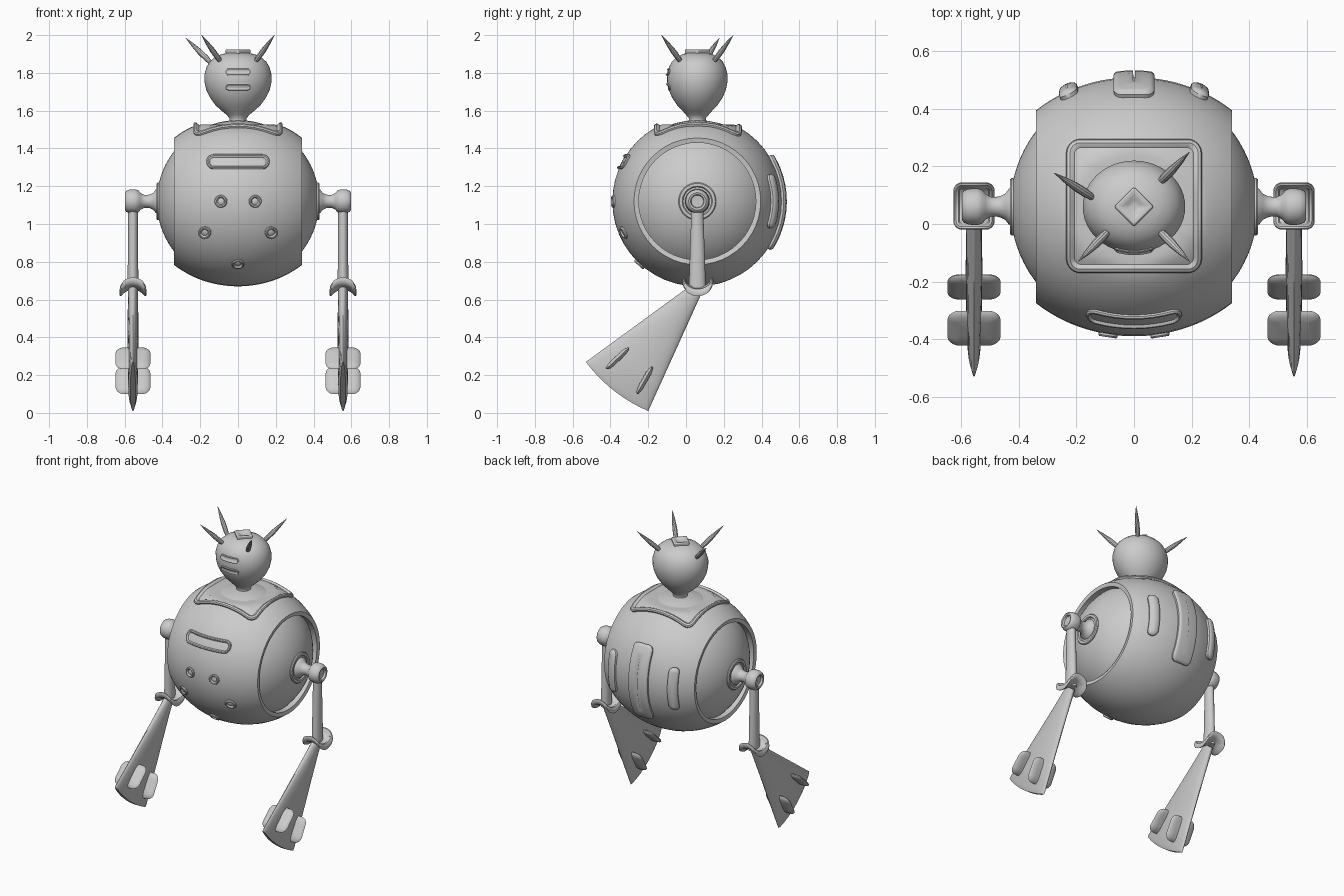
import bpy, bmesh, math
from mathutils import Vector as V

cube = bpy.data.objects.get("Cube")
if cube:
    bpy.data.objects.remove(cube, do_unlink=True)

grey = bpy.data.materials.new("plain grey")
grey.use_nodes = True
grey.diffuse_color = (0.6, 0.6, 0.6, 1)
bsdf = next(n for n in grey.node_tree.nodes if n.type == "BSDF_PRINCIPLED")
bsdf.inputs["Base Color"].default_value = grey.diffuse_color
X, Y, Z = V((1, 0, 0)), V((0, 1, 0)), V((0, 0, 1))
CORE = V((0, 0.06, 1.12))
TOP = 1.522


def skin(name, rings, loop=False, angle=35):
    """Bridge rings of points into a closed, smooth-shaded object."""
    bm = bmesh.new()
    rows = [[bm.verts.new(p) for p in ring] for ring in rings]
    n = len(rows[0])
    pairs = list(zip(rows, rows[1:]))
    if loop:
        pairs.append((rows[-1], rows[0]))
    else:
        bm.faces.new(rows[0])
        bm.faces.new(rows[-1])
    for a, b in pairs:
        for i in range(n):
            j = (i + 1) % n
            bm.faces.new((a[i], a[j], b[j], b[i]))
    bmesh.ops.recalc_face_normals(bm, faces=bm.faces)
    mesh = bpy.data.meshes.new(name)
    bm.to_mesh(mesh)
    bm.free()
    mesh.materials.append(grey)
    ob = bpy.data.objects.new(name, mesh)
    bpy.context.collection.objects.link(ob)
    bpy.ops.object.select_all(action="DESELECT")
    ob.select_set(True)
    bpy.context.view_layer.objects.active = ob
    bpy.ops.object.shade_smooth_by_angle(angle=math.radians(angle))
    return ob


def oval(c, u, v, n=48, bow=V()):
    ring = []
    for i in range(n):
        a = math.tau * i / n
        ring.append(c + u * math.cos(a) + v * math.sin(a) + bow * math.sin(a) ** 2)
    return ring


def lathe_x(profile, side=1):
    return [oval(V((side * x, CORE.y, CORE.z)), Y * r, Z * r) for x, r in profile]


def rounded_rect(hu, hv, r, steps=6):
    """Outline with evenly divided edges and round corners."""
    r = min(r, hu, hv)
    corners = []
    for k, (su, sv) in enumerate([(1, 1), (-1, 1), (-1, -1), (1, -1)]):
        cu, cv = su * (hu - r), sv * (hv - r)
        corners.append([(cu + r * math.cos(a), cv + r * math.sin(a)) for a in
                        [math.pi / 2 * (k + i / steps) for i in range(steps + 1)]])
    pts = []
    for k, arc in enumerate(corners):
        end, nxt = arc[-1], corners[(k + 1) % 4][0]
        pts += arc
        pts += [(end[0] + (nxt[0] - end[0]) * i / 8, end[1] + (nxt[1] - end[1]) * i / 8)
                for i in range(1, 8)]
    return pts


def pad(name, surf, u, v, hu, hv, r, layers, squash=1):
    """Panel that follows a surface; layers are (inset, height) pairs."""
    rings = []
    for inset, h in layers:
        pts = rounded_rect(hu - inset, hv - inset, max(r - inset, 0.002))
        rings.append([surf(u + a, v + b * squash, h) for a, b in pts])
    return skin(name, rings)


def egg(center, radii, axis, sign=1):
    """Surface function of an ellipsoid looked at along one axis."""
    def surf(u, v, h):
        p = V((u, 0, v)) if axis == 1 else V((u, v, 0))
        q = p - center
        q[axis] = 0
        k = 1 - sum((q[i] / radii[i]) ** 2 for i in range(3))
        q[axis] = sign * radii[axis] * math.sqrt(max(k, 0.02))
        normal = V([q[i] / radii[i] ** 2 for i in range(3)]).normalized()
        out = center + q
        out.z = min(out.z, TOP) if axis == 2 else out.z
        return out + normal * h
    return surf


# Barrel shell with open ends, and the ball inside it
BODY = V((0.51, 0.45, 0.45))
profile = []
for i in range(33):
    x = -0.34 + 0.68 * i / 32
    profile.append((x, 0.45 * math.sqrt(1 - (x / 0.51) ** 2)))
profile += [(0.335, 0.31), (0.27, 0.31), (-0.27, 0.31), (-0.335, 0.31)]
rings = lathe_x(profile)
for ring in rings:
    for p in ring:
        p.z = min(p.z, TOP - 0.004)
skin("body_shell", rings, loop=True)
angles = [math.pi * (i + 0.05) / 40.1 for i in range(41)]
skin("inner_ball", lathe_x([(0.43 * math.cos(a), 0.43 * math.sin(a)) for a in angles]))

# Panels and studs on the shell
front, back, top = egg(CORE, BODY, 1, -1), egg(CORE, BODY, 1), egg(CORE, BODY, 2)
RIM = [(0, -0.01), (0, 0.006), (0.004, 0.011), (0.01, 0.011), (0.014, 0.007), (0.016, 0.002)]
RAISED = [(0, -0.02), (0, 0.012), (0.006, 0.02), (0.014, 0.023), (0.022, 0.023)]
pad("chest_slot", front, 0, 1.328, 0.165, 0.038, 0.036, RIM + [(0.03, 0.002), (0.036, 0.002)])
for i, (x, z) in enumerate([(-0.09, 1.12), (0.09, 1.12), (-0.175, 0.955), (0.175, 0.955), (0, 0.79)]):
    tilt = math.sqrt(1 - ((z - CORE.z) / 0.45) ** 2)
    pad(f"stud_{i + 1}", front, x, z, 0.033, 0.033, 0.033,
        RIM + [(0.02, 0.004), (0.031, 0.005)], tilt)
pad("back_panel", back, 0, 1.115, 0.07, 0.245, 0.035, RAISED + [(0.045, 0.024), (0.067, 0.024)])
for side, word in ((1, "left"), (-1, "right")):
    pad(word + "_back_bar", back, side * 0.225, 1.12, 0.03, 0.14, 0.03,
        RAISED[:-1] + [(0.02, 0.025), (0.028, 0.026)])
pad("neck_plate", top, 0, 0.0625, 0.232, 0.228, 0.05,
    [(0, -0.03), (0, 0.01), (0.006, 0.016), (0.016, 0.016), (0.022, 0.01), (0.026, 0.003)]
    + [(0.04 + 0.02 * i, 0.004) for i in range(10)])

# Head and neck
HEAD = V((0, 0.06, 1.77))
head = [(1.50, 0.07), (1.52, 0.06), (1.535, 0.045), (1.56, 0.045), (1.58, 0.062), (1.60, 0.088),
        (1.63, 0.12), (1.67, 0.149), (1.71, 0.168), (1.75, 0.177), (1.79, 0.178), (1.83, 0.167),
        (1.86, 0.149), (1.885, 0.12), (1.9, 0.085), (1.908, 0.04), (1.91, 0.005)]
skin("head", [oval(V((0, 0.06, z)), X * r, Y * r * (0.9 if r > 0.07 else 1)) for z, r in head], angle=50)
face = egg(HEAD, V((0.178, 0.16, 0.14)), 1, -1)
for word, z in (("upper", 1.803), ("lower", 1.728)):
    pad(word + "_face_slot", face, 0, z, 0.065, 0.017, 0.017,
        [(0, -0.02), (0, 0.007), (0.004, 0.01), (0.008, 0.006), (0.012, 0.004), (0.016, 0.004)])
crown = [(1.89, 0.066), (1.925, 0.07), (1.925, 0.05), (1.912, 0.02)]
ob = skin("head_cap", [oval(V((0, 0.06, z)), X * r, Y * r, 4) for z, r in crown])
bev = ob.modifiers.new("Bevel", "BEVEL")
bev.width, bev.segments = 0.008, 2

# Spikes
spikes = {"front_left": ((0.085, -0.02, 1.85), (0.193, -0.13, 2.0)),
          "front_right": ((-0.085, -0.02, 1.85), (-0.193, -0.13, 2.0)),
          "back_left": ((0.085, 0.14, 1.85), (0.193, 0.25, 2.0)),
          "back_right": ((-0.14, 0.09, 1.85), (-0.277, 0.177, 1.985))}
for word, (a, b) in spikes.items():
    a, b = V(a), V(b)
    d = (b - a).normalized()
    s = d.cross(Z).normalized()
    t = s.cross(d)
    shape = [(0, 0.01), (0.2, 0.015), (0.45, 0.015), (0.75, 0.009), (1, 0.001)]
    skin(word + "_spike", [oval(a.lerp(b, k), s * r, t * r, 10) for k, r in shape])

# Arms, cuffs and flippers
shoulder = [(0.4, 0.095), (0.425, 0.1), (0.431, 0.095), (0.431, 0.08), (0.424, 0.075), (0.424, 0.066),
            (0.435, 0.062), (0.448, 0.045), (0.47, 0.035), (0.495, 0.034), (0.515, 0.044),
            (0.527, 0.058), (0.545, 0.064), (0.575, 0.062), (0.592, 0.055), (0.598, 0.046),
            (0.595, 0.036), (0.582, 0.032), (0.58, 0.005)]
along, across = V((0, -0.619, -0.786)), V((0, 0.786, -0.619))
for side, word in ((1, "left"), (-1, "right")):
    cx = side * 0.556
    skin(word + "_shoulder", lathe_x(shoulder, side))
    arm = [(1.12, 0.03, 0.026), (1.0, 0.034, 0.026), (0.85, 0.039, 0.027), (0.65, 0.045, 0.029)]
    skin(word + "_upper_arm", [oval(V((cx, 0.06, z)), X * b, Y * a, 24) for z, a, b in arm])

    def saddle(u, v, h):
        return V((cx + u, 0.0625 + v, 0.664 + 6.5 * v * v - 7 * u * u + h))
    pad(word + "_elbow_cuff", saddle, 0, 0, 0.072, 0.082, 0.03,
        [(0.07, -0.012), (0.05, -0.012), (0.025, -0.013), (0.012, -0.018), (0.003, -0.013),
         (0, 0), (0.003, 0.013), (0.01, 0.018), (0.018, 0.014), (0.022, 0.004),
         (0.035, 0.002), (0.05, 0.002), (0.07, 0.002)])

    start, end = V((cx, 0.055, 0.655)), V((cx, -0.365, 0.14))
    rings = []
    for t, thick in ((0, 0.026), (0.25, 0.028), (0.5, 0.029), (0.75, 0.028), (0.97, 0.025), (1, 0.014)):
        rings.append(oval(start.lerp(end, t), across * (0.035 + 0.175 * t), X * thick, 32))
    # Bow the wide end outwards
    for ring, amount in zip(rings[-2:], (0.02, 0.028)):
        for p in ring:
            k = (p - end).dot(across) / 0.21
            p += along * amount * max(0, 1 - k * k)
    skin(word + "_flipper", rings)

    for place, a, b in (("upper", (-0.422, 0.232), (-0.302, 0.345)),
                        ("lower", (-0.26, 0.1), (-0.178, 0.245))):
        a, b = V((cx, *a)), V((cx, *b))
        d = (b - a).normalized()
        n = d.cross(X)
        mid, half = (a + b) / 2, (b - a).length / 2

        def plate(u, v, h):
            return mid + X * u + d * v + n * h
        pad(f"{word}_{place}_fin", plate, 0, 0, 0.092, half, 0.042,
            [(0.04, -0.015), (0.02, -0.012), (0.005, -0.006), (0, 0),
             (0.005, 0.006), (0.02, 0.012), (0.04, 0.015)])
